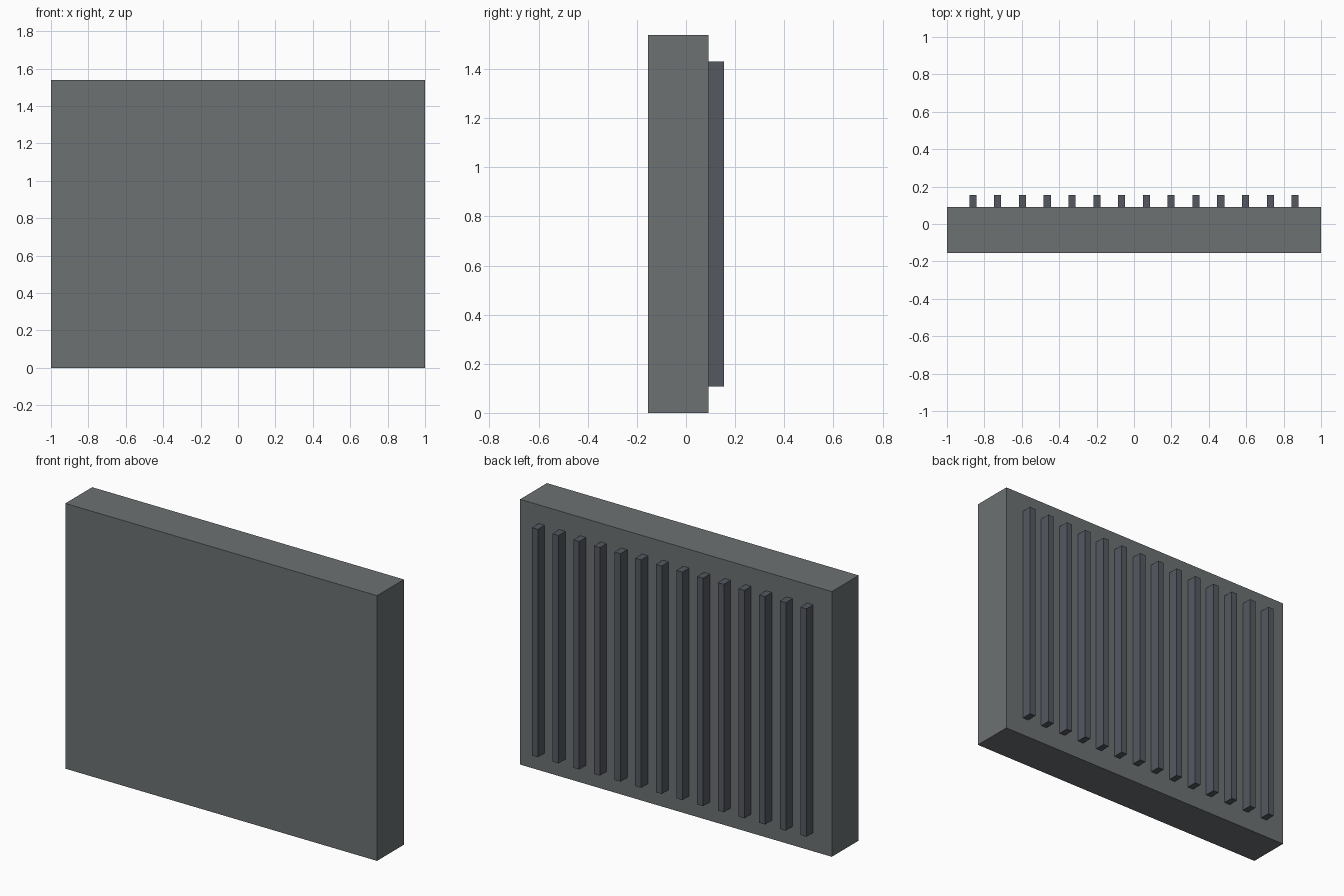
import bpy

if "Cube" in bpy.data.objects:
    bpy.data.objects.remove(bpy.data.objects["Cube"])


def material(name, color):
    mat = bpy.data.materials.new(name)
    mat.diffuse_color = (*color, 1)
    mat.use_nodes = True
    mat.node_tree.nodes["Principled BSDF"].inputs["Base Color"].default_value = mat.diffuse_color
    return mat


def box(name, lo, hi, mat):
    """Axis-aligned box between two corners."""
    centre = [(a + b) / 2 for a, b in zip(lo, hi)]
    bpy.ops.mesh.primitive_cube_add(size=1, location=centre)
    ob = bpy.context.object
    ob.name = name
    ob.scale = [b - a for a, b in zip(lo, hi)]
    bpy.ops.object.transform_apply(location=False, rotation=False, scale=True)
    ob.data.materials.append(mat)
    return ob


panel_grey = material("panel_grey", (0.15, 0.165, 0.17))
fin_grey = material("fin_grey", (0.09, 0.10, 0.12))

HALF_DEPTH = 0.154
BACK = 0.092      # rear face of the panel, where the fins start
HEIGHT = 1.538

# Thick slab
box("panel", (-1, -HALF_DEPTH, 0), (1, BACK, HEIGHT), panel_grey)

# Row of vertical cooling fins on the back
COUNT, SPAN, WIDTH = 14, 0.8615, 0.038
for i in range(COUNT):
    x = -SPAN + 2 * SPAN * i / (COUNT - 1)
    box(f"fin_{i + 1}", (x - WIDTH / 2, BACK, 0.108),
        (x + WIDTH / 2, HALF_DEPTH, HEIGHT - 0.108), fin_grey)
